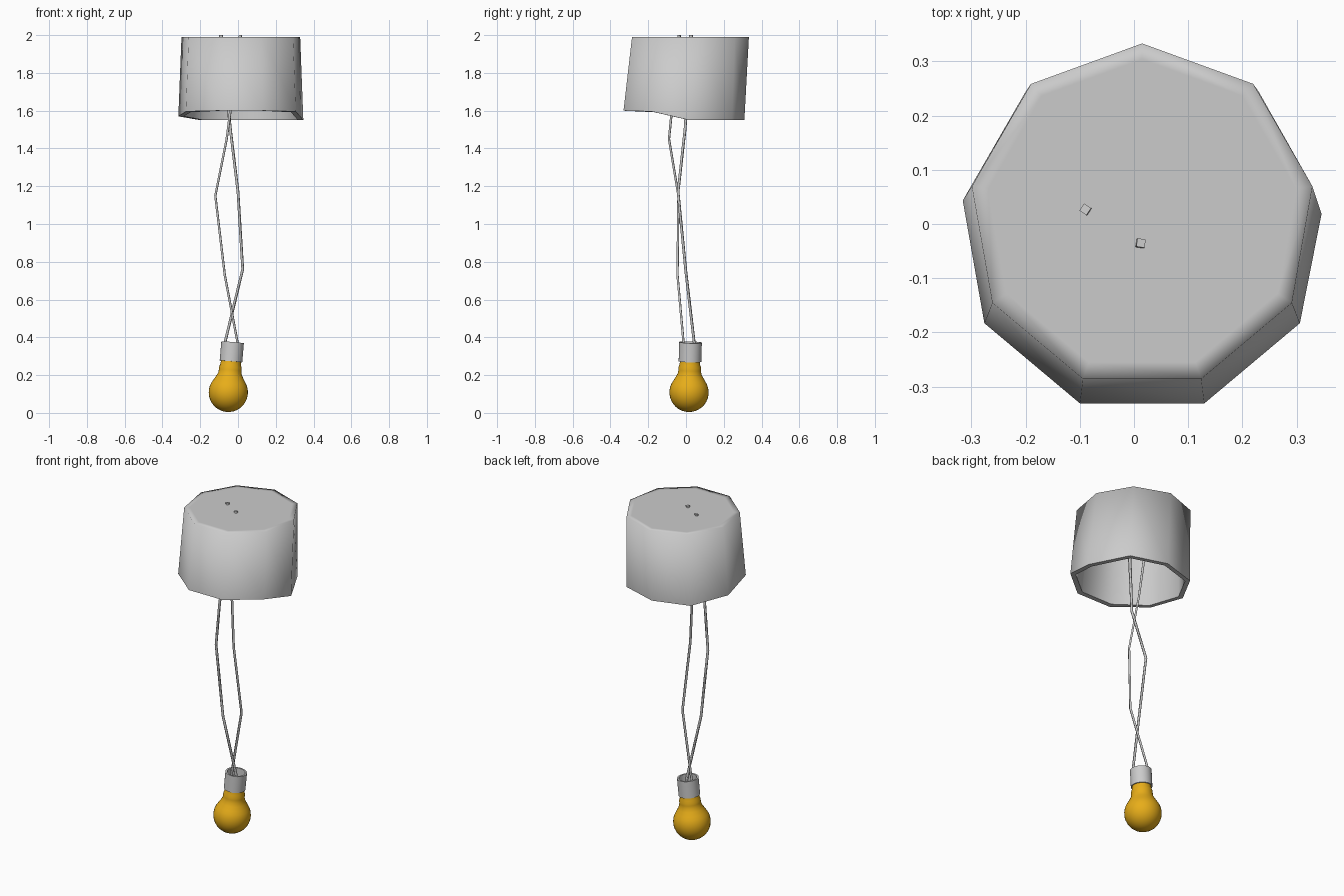
import bpy, bmesh
from math import sin, cos, pi, radians
from mathutils import Vector

if "Cube" in bpy.data.objects:
    bpy.data.objects.remove(bpy.data.objects["Cube"])


def material(name, rgb):
    m = bpy.data.materials.new(name)
    m.use_nodes = True
    m.diffuse_color = (*rgb, 1)
    m.node_tree.nodes["Principled BSDF"].inputs["Base Color"].default_value = (*rgb, 1)
    return m


grey = material("light grey", (0.6, 0.6, 0.6))
amber = material("amber glass", (0.8, 0.42, 0.01))


def finish(name, bm, mat, angle=None):
    """Turn a bmesh into an object, smooth below the given edge angle."""
    bmesh.ops.recalc_face_normals(bm, faces=bm.faces)
    for f in bm.faces:
        f.smooth = angle is not None
    if angle is not None:
        for e in bm.edges:
            if len(e.link_faces) == 2 and e.calc_face_angle() > radians(angle):
                e.smooth = False
    me = bpy.data.meshes.new(name)
    bm.to_mesh(me)
    bm.free()
    me.materials.append(mat)
    ob = bpy.data.objects.new(name, me)
    bpy.context.collection.objects.link(ob)
    return ob


def bridge(bm, a, b):
    n = len(a)
    return [bm.faces.new((a[i], a[(i + 1) % n], b[(i + 1) % n], b[i])) for i in range(n)]


# Shade: nine-sided tube with thick walls and an uneven lower edge
SIDES = 9


def nonagon(bm, r, cy, z):
    return [bm.verts.new((0.015 + r * sin(2 * pi * i / SIDES),
                          cy + r * cos(2 * pi * i / SIDES), z)) for i in range(SIDES)]


def lower_edge(ring):
    for v in ring:
        v.co.z = 1.55 + 0.05 * min(1, max(0, -v.co.y / 0.2))
    ring[2].co.y -= 0.025
    ring[7].co.z += 0.02
    ring[0].co.y -= 0.012


bm = bmesh.new()
outer_top = nonagon(bm, 0.319, 0.014, 1.99)
inner_top = nonagon(bm, 0.288, 0.016, 1.99)
outer_low = nonagon(bm, 0.336, -0.015, 1.55)
inner_low = nonagon(bm, 0.307, -0.013, 1.55)
lower_edge(outer_low)
lower_edge(inner_low)
bridge(bm, outer_low, outer_top)
bridge(bm, outer_top, inner_top)
bridge(bm, inner_top, inner_low)
bridge(bm, inner_low, outer_low)
shade = finish("shade", bm, grey, 50)
# Soften the outer upper rim into the wall
for e in shade.data.edges:
    if all(i < SIDES for i in e.vertices):
        e.use_edge_sharp = False

# Top plate closing the shade
bm = bmesh.new()
upper = nonagon(bm, 0.288, 0.016, 1.99)
lower = nonagon(bm, 0.288, 0.016, 1.975)
bm.faces.new(upper)
bm.faces.new(lower)
bridge(bm, upper, lower)
finish("top_plate", bm, grey)


# Bulb and socket: turned profiles on a slightly leaning axis
def lathe(name, profile, mat, angle, steps=32):
    bm = bmesh.new()
    vs = [bm.verts.new((r, 0, h)) for r, h in profile]
    es = [bm.edges.new(p) for p in zip(vs, vs[1:])]
    bmesh.ops.spin(bm, geom=vs + es, cent=(0, 0, 0), axis=(0, 0, 1),
                   angle=2 * pi, steps=steps, use_merge=False)
    bmesh.ops.remove_doubles(bm, verts=bm.verts, dist=0.0002)
    ob = finish(name, bm, mat, angle)
    ob.location = (-0.06, 0.013, 0.005)
    ob.rotation_mode = "QUATERNION"
    ob.rotation_quaternion = Vector((0.085, 0.03, 1)).to_track_quat("Z", "Y")
    return ob


R = 0.104
ball = [(R * sin(a), R - R * cos(a)) for a in (pi * 0.7 * i / 12 for i in range(13))]
neck = [(0.071, 0.187), (0.062, 0.205), (0.06, 0.222), (0.06, 0.237),
        (0.055, 0.25), (0.052, 0.275), (0, 0.275)]
lathe("bulb", ball + neck, amber, 60)
lathe("socket", [(0.03, 0.268), (0.06, 0.268), (0.06, 0.37), (0.05, 0.37),
                 (0.05, 0.282), (0.03, 0.282), (0.03, 0.268)], grey, 40)


# Cords: two thin square wires twisted around each other
def cord(name, points, tilt):
    cu = bpy.data.curves.new(name, "CURVE")
    cu.dimensions = "3D"
    cu.bevel_depth = 0.01
    cu.bevel_resolution = 0
    cu.use_fill_caps = True
    sp = cu.splines.new("POLY")
    sp.points.add(len(points) - 1)
    for i, (p, co) in enumerate(zip(sp.points, points)):
        p.co = (*co, 1)
        p.radius = 1.1 if i == 0 else 0.75
        p.tilt = tilt
    cu.materials.append(grey)
    bpy.context.collection.objects.link(bpy.data.objects.new(name, cu))


cord("cord_a", [(0.013, -0.035, 2), (-0.06, -0.09, 1.45), (-0.12, -0.04, 1.15),
                (-0.07, -0.045, 0.73), (0, -0.012, 0.36), (0.005, -0.005, 0.29)], 0)
cord("cord_b", [(-0.09, 0.027, 2), (-0.04, -0.005, 1.5), (0, -0.042, 1.17),
                (0.025, -0.002, 0.76), (-0.072, 0.045, 0.36), (-0.07, 0.04, 0.29)], pi / 4)
